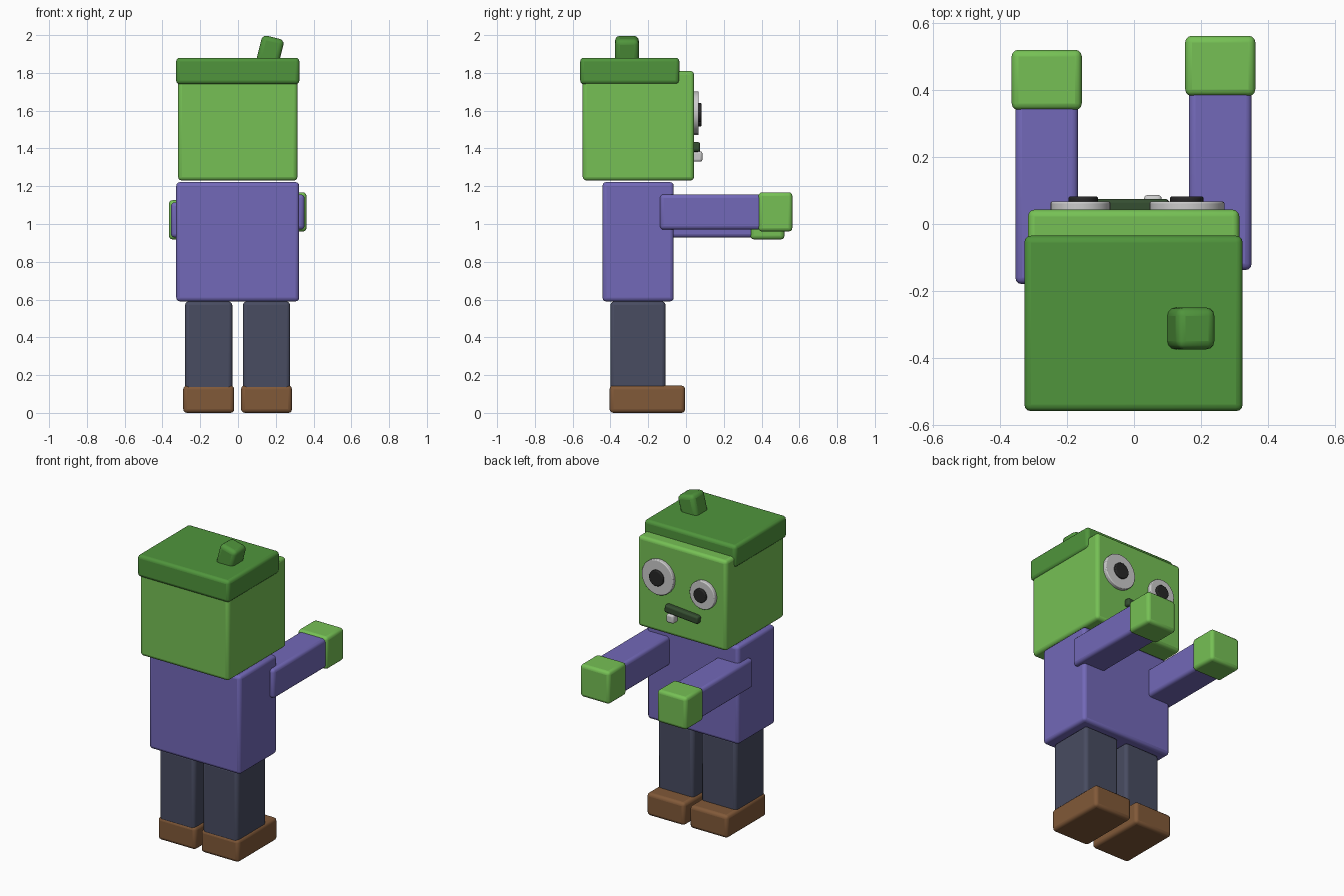
import bpy
from math import radians

if "Cube" in bpy.data.objects:
    bpy.data.objects.remove(bpy.data.objects["Cube"])


def material(name, r, g, b):
    m = bpy.data.materials.new(name)
    m.diffuse_color = (r, g, b, 1)
    m.use_nodes = True
    m.node_tree.nodes["Principled BSDF"].inputs["Base Color"].default_value = m.diffuse_color
    return m


SKIN = material("skin_green", 0.18, 0.53, 0.09)
HAIR = material("dark_green", 0.08, 0.30, 0.045)
SHIRT = material("purple", 0.17, 0.14, 0.48)
PANTS = material("slate", 0.065, 0.072, 0.12)
SHOE = material("brown", 0.22, 0.10, 0.04)
MOUTH = material("mouth_green", 0.035, 0.075, 0.03)
BLACK = material("black", 0.02, 0.02, 0.02)
PALE = material("pale", 0.8, 0.8, 0.8)


def finish(name, mat, bevel):
    o = bpy.context.object
    o.name = name
    o.data.materials.append(mat)
    bpy.ops.object.transform_apply(location=False, rotation=False, scale=True)
    bpy.ops.object.shade_smooth_by_angle(angle=radians(35))
    b = o.modifiers.new("bevel", 'BEVEL')
    b.width = bevel
    b.segments = 3
    b.limit_method = 'ANGLE'
    b.angle_limit = radians(40)
    return o


def block(name, x, y, z, mat, bevel=0.02, rot=(0, 0, 0)):
    """Rounded box given by its (min, max) range on each axis."""
    ranges = (x, y, z)
    bpy.ops.mesh.primitive_cube_add(size=1, location=[(a + b) / 2 for a, b in ranges],
                                    rotation=[radians(a) for a in rot])
    bpy.context.object.scale = [b - a for a, b in ranges]
    return finish(name, mat, bevel)


def disc(name, x, z, radius, y, mat):
    bpy.ops.mesh.primitive_cylinder_add(vertices=32, radius=radius, depth=y[1] - y[0],
                                        location=(x, sum(y) / 2, z),
                                        rotation=(radians(90), 0, 0))
    return finish(name, mat, 0.005)


# Head, hair cap and leaning tuft
block("head", (-0.317, 0.315), (-0.547, 0.043), (1.23, 1.81), SKIN)
block("hair_cap", (-0.328, 0.325), (-0.56, -0.035), (1.74, 1.88), HAIR)
block("hair_tuft", (0.109, 0.229), (-0.375, -0.25), (1.83, 1.99), HAIR, 0.025, (0, 14, 0))

# Face: uneven eyes, crooked mouth and one tooth
for side, x, z, r, pr in (("left", -0.16, 1.56, 0.09, 0.044), ("right", 0.158, 1.59, 0.112, 0.05)):
    disc(side + "_eye", x, z, r, (0.02, 0.067), PALE)
    disc(side + "_pupil", x + (0.008 if x < 0 else 0), z, pr, (0.04, 0.082), BLACK)
block("mouth", (-0.135, 0.105), (0.01, 0.075), (1.375, 1.425), MOUTH, 0.012, (0, -4.5, 0))
block("tooth", (0.03, 0.083), (0.03, 0.087), (1.33, 1.385), PALE, 0.012)

# Body
block("torso", (-0.327, 0.324), (-0.442, -0.065), (0.59, 1.222), SHIRT)

# Outstretched arms: the left one is lower and further back
for side, cx, dy, dz in (("left", -0.261, -0.042, -0.042), ("right", 0.258, 0, 0)):
    block(side + "_arm", (cx - 0.094, cx + 0.094), (-0.138 + dy, 0.42 + dy),
          (0.97 + dz, 1.157 + dz), SHIRT)
    block(side + "_hand", (cx - 0.105, cx + 0.105), (0.383 + dy, 0.563 + dy),
          (0.96 + dz, 1.168 + dz), SKIN)

# Legs and feet
for side, cx in (("left", -0.155), ("right", 0.151)):
    block(side + "_leg", (cx - 0.125, cx + 0.125), (-0.40, -0.108), (0.01, 0.59), PANTS)
    block(side + "_foot", (cx - 0.135, cx + 0.135), (-0.405, -0.005), (0.0, 0.145), SHOE)
